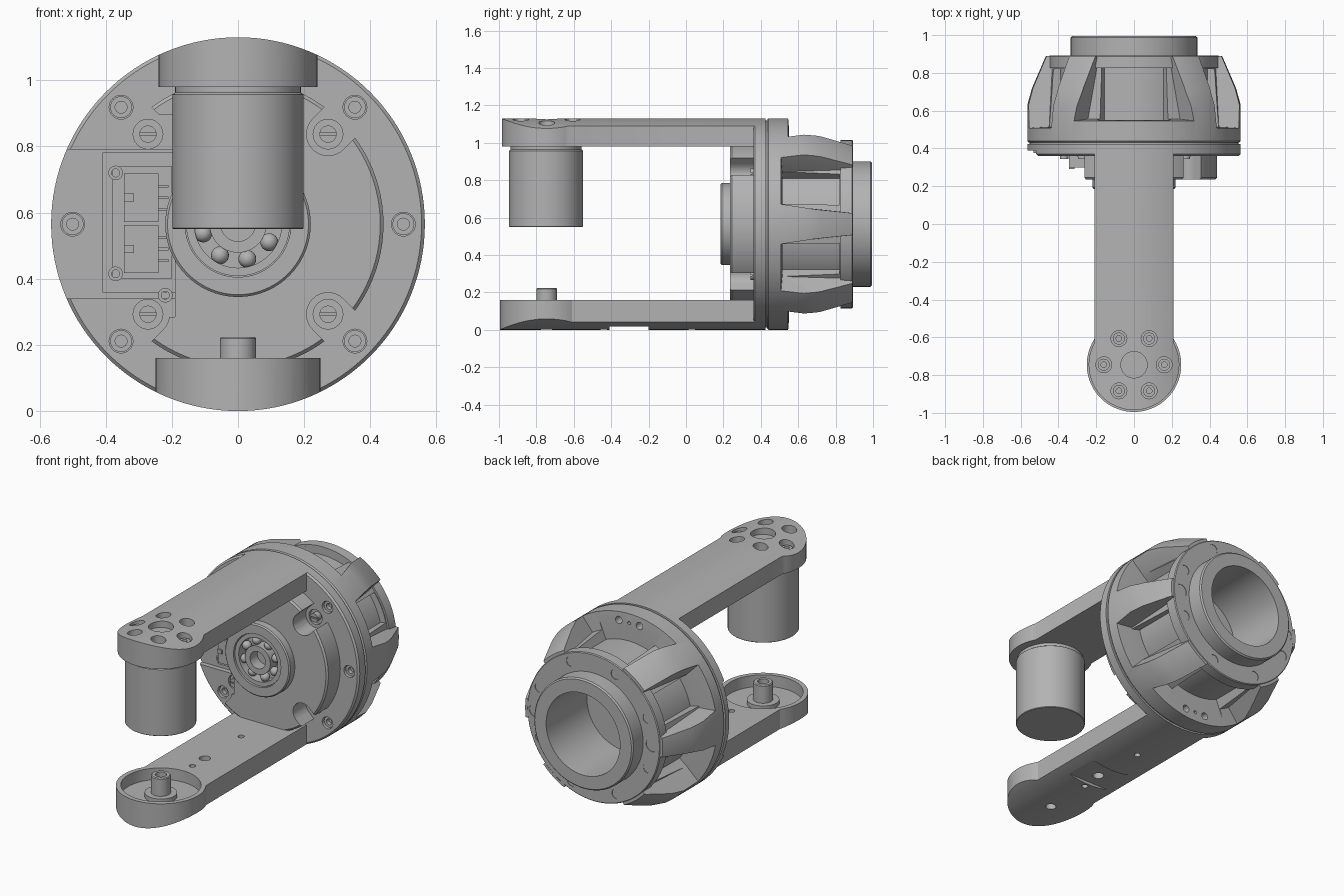
import bpy, bmesh, math
from math import cos, sin, radians
from mathutils import Matrix

if "Cube" in bpy.data.objects:
    bpy.data.objects.remove(bpy.data.objects["Cube"])

ZC = 0.565   # height of the joint axis
R = 0.565    # housing radius
EY = -0.745  # y of the arm end
grey = bpy.data.materials.new("plain_grey")
grey.use_nodes = True
grey.diffuse_color = (0.45, 0.45, 0.45, 1)
grey.node_tree.nodes["Principled BSDF"].inputs["Base Color"].default_value = grey.diffuse_color


def finish(name, bm):
    bmesh.ops.remove_doubles(bm, verts=bm.verts, dist=1e-5)
    bmesh.ops.recalc_face_normals(bm, faces=bm.faces)
    me = bpy.data.meshes.new(name)
    bm.to_mesh(me)
    bm.free()
    ob = bpy.data.objects.new(name, me)
    bpy.context.collection.objects.link(ob)
    me.materials.append(grey)
    return ob


def lathe(name, profile, x=0, y=0, z=0, axis="Y", seg=96):
    """Closed (radius, height) loop turned about an axis."""
    bm = bmesh.new()
    rings = []
    for i in range(seg):
        c, s = cos(math.tau * i / seg), sin(math.tau * i / seg)
        rings.append([bm.verts.new((x + r * c, y + h, z + r * s) if axis == "Y"
                                   else (x + r * c, y + r * s, z + h)) for r, h in profile])
    n = len(profile)
    for i in range(seg):
        a, b = rings[i], rings[(i + 1) % seg]
        for j in range(n):
            k = (j + 1) % n
            if profile[j][0] or profile[k][0]:
                bm.faces.new((a[j], a[k], b[k], b[j]))
    bmesh.ops.dissolve_degenerate(bm, edges=bm.edges, dist=1e-6)
    return finish(name, bm)


def rod(name, r, h0, h1, x=0, y=0, z=0, axis="Y", seg=32):
    return lathe(name, [(0, h0), (r, h0), (r, h1), (0, h1)], x, y, z, axis, seg)


def box(name, x0, x1, y0, y1, z0, z1, turn=0):
    """Box given by its limits; turn rotates it about the joint axis."""
    bm = bmesh.new()
    bmesh.ops.create_cube(bm, size=1)
    bm.transform(Matrix.Translation(((x0 + x1) / 2, (y0 + y1) / 2, (z0 + z1) / 2))
                 @ Matrix.Diagonal((x1 - x0, y1 - y0, z1 - z0, 1)))
    if turn:
        bm.transform(Matrix.Translation((0, 0, ZC)) @ Matrix.Rotation(-radians(turn), 4, "Y")
                     @ Matrix.Translation((0, 0, -ZC)))
    return finish(name, bm)


def wedge(mid, front, back, y0, y1, r0, r1, lean=0.0, slope=0.0):
    """Curved cutter: half angles front and back, floor radii r0 and r1."""
    bm = bmesh.new()
    n = 16
    cols = []
    for i in range(n + 1):
        t = i / n * 2 - 1
        col = []
        for half, y, r, ins in ((front, y0 + slope, r0, lean), (back, y1, r1, lean),
                                (back, y1, 0.7, 0), (front, y0, 0.7, 0)):
            a = radians(mid[0 if y < (y0 + y1) / 2 else 1] + t * (half - ins))
            col.append(bm.verts.new((r * cos(a), y, ZC + r * sin(a))))
        cols.append(col)
    for a, b in zip(cols, cols[1:]):
        for j in range(4):
            k = (j + 1) % 4
            bm.faces.new((a[j], a[k], b[k], b[j]))
    bm.faces.new(cols[0])
    bm.faces.new(cols[-1])
    return finish("cutter", bm)


def cut(ob, cutters, op="DIFFERENCE"):
    bpy.context.view_layer.objects.active = ob
    for c in cutters:
        c.hide_render = True
        m = ob.modifiers.new("cut", "BOOLEAN")
        m.object, m.operation, m.solver = c, op, "EXACT"
        bpy.ops.object.modifier_apply(modifier=m.name)
        bpy.data.objects.remove(c)
    return ob


def arm(name, end_r, z0, z1):
    """Flat bar with a round end, trimmed to the housing radius."""
    half = 0.21
    a0 = math.acos(half / end_r)
    pts = [(half, 0.38)]
    for i in range(49):
        a = a0 - (math.pi + 2 * a0) * i / 48
        pts.append((end_r * cos(a), EY + end_r * sin(a)))
    pts.append((-half, 0.38))
    bm = bmesh.new()
    f = bm.faces.new([bm.verts.new((x, y, z0)) for x, y in pts])
    ext = bmesh.ops.extrude_face_region(bm, geom=[f])["geom"]
    bmesh.ops.translate(bm, vec=(0, 0, z1 - z0), verts=[v for v in ext if isinstance(v, bmesh.types.BMVert)])
    return cut(finish(name, bm), [rod("trim", R, -2, 2, z=ZC, seg=128)], "INTERSECT")


def ring_points(radius, angles):
    return [(radius * cos(radians(a)), radius * sin(radians(a))) for a in angles]


# Rear housing with ribs, pockets, windows and bored outlet
housing = lathe("rear_housing", [
    (0, 0.432), (0.557, 0.432), (R, 0.44), (R, 0.63), (0.54, 0.72), (0.475, 0.87), (0.465, 0.89),
    (0.335, 0.89), (0.335, 0.987), (0.327, 0.995), (0.25, 0.995), (0.25, 0.6), (0, 0.6)], z=ZC, seg=128)
cutters = [wedge((m, m), 36, 28, 0.535, 0.95, 0.46, 0.43, 4, 0.02) for m in (90, 270)]
cutters += [wedge((m, m), 23, 23, 0.55, 0.825, 0.4, 0.4) for m in (90, 270)]
for flip in (lambda a: a, lambda a: 180 - a, lambda a: -a, lambda a: 180 + a):
    cutters.append(wedge((flip(25), flip(25)), 15.5, 21, 0.5, 0.95, 0.46, 0.43, 3, 0.015))
    cutters.append(wedge((flip(25.5), flip(25.5)), 12, 12, 0.515, 0.82, 0.4, 0.4))
for s in (1, -1):
    for x, r in ((-0.07, 0.022), (0, 0.01), (0.07, 0.022)):
        cutters.append(rod("cutter", r, 0.5, 0.6, x=x, z=ZC + s * 0.51, seg=20))
cut(housing, cutters)

# Rear flange ring with bolt holes
flange = lathe("rear_flange", [(0.3, 0.825), (0.45, 0.825), (0.45, 0.888), (0.445, 0.893), (0.3, 0.893)], z=ZC)
holes = [(p, 0.03) for p in ring_points(0.395, range(22, 360, 45))]
holes += [(p, 0.04) for p in ring_points(0.395, (0, 180))]
cut(flange, [rod("cutter", r, 0.85, 1, x=x, z=ZC + z, seg=24) for (x, z), r in holes])

# Seam and front cover, stepped back beside the sensor
rod("seam_ring", 0.553, 0.42, 0.435, z=ZC, seg=128)
cover = lathe("front_cover", [(0, 0.36), (0.555, 0.36), (R, 0.37), (R, 0.424), (0, 0.424)], z=ZC, seg=128)
bolts = ring_points(0.5, (0, 45, 135, 180, 225, 315))
screws = ring_points(0.385, (45, 135, 225, 315))
cutters = [box("cutter", -0.7, -0.19, 0.3, 0.39, 0.34, 0.79),
           box("cutter", -0.41, -0.19, 0.3, 0.415, 0.36, 0.78)]
cutters += [rod("cutter", 0.036, 0.3, 0.4, x=x, z=ZC + z, seg=24) for x, z in bolts]
cutters += [rod("cutter", 0.045, 0.3, 0.38, x=x, z=ZC + z, seg=24) for x, z in screws]
cut(cover, cutters)
for x, z in bolts:
    lathe("cover_bolt", [(0.018, 0.375), (0.033, 0.375), (0.033, 0.41), (0.018, 0.41)], x, 0, ZC + z, seg=24)
for x, z in screws:
    cut(rod("slotted_screw", 0.026, 0.345, 0.4, x=x, z=ZC + z, seg=24),
        [box("cutter", x - 0.04, x + 0.04, 0.3, 0.355, ZC + z - 0.004, ZC + z + 0.004)])

# Raised front plate with screw notches and a flat sensor side
plate = lathe("front_plate", [(0, 0.235), (0.43, 0.235), (0.44, 0.245), (0.44, 0.37), (0, 0.37)], z=ZC)
cutters = [box("cutter", -0.6, -0.19, 0.1, 0.5, ZC - 0.28, ZC + 0.33)]
for (x, z), a in zip(screws, (45, 135, 225, 315)):
    cutters.append(rod("cutter", 0.065, 0.1, 0.5, x=x, z=ZC + z))
    cutters.append(box("cutter", 0.385, 0.6, 0.1, 0.5, ZC - 0.065, ZC + 0.065, turn=a))
cutters.append(rod("cutter", 0.16, 0.1, 0.26, z=ZC, seg=64))
cut(plate, cutters)

# Hub boss and ball bearing
lathe("hub_boss", [(0.16, 0.185), (0.213, 0.185), (0.22, 0.192), (0.22, 0.24), (0.16, 0.24)], z=ZC)
lathe("bearing_outer_ring", [(0.132, 0.195), (0.157, 0.195), (0.157, 0.262), (0.132, 0.262)], z=ZC, seg=64)
lathe("bearing_inner_ring", [(0.052, 0.19), (0.086, 0.19), (0.086, 0.262), (0.052, 0.262)], z=ZC, seg=64)
for x, z in ring_points(0.109, range(15, 360, 45)):
    bm = bmesh.new()
    bmesh.ops.create_uvsphere(bm, u_segments=20, v_segments=12, radius=0.027)
    bm.transform(Matrix.Translation((x, 0.222, ZC + z)))
    finish("bearing_ball", bm)

# Twin sensor switches on a small board
box("sensor_board", -0.38, -0.2, 0.37, 0.416, 0.4, 0.74)
for z in (0.49, 0.645):
    box("sensor_switch", -0.345, -0.24, 0.3, 0.375, z - 0.073, z + 0.073)
    box("switch_button", -0.345, -0.315, 0.29, 0.305, z - 0.012, z + 0.012)
    for dz in (-0.035, 0, 0.035):
        box("switch_pin", -0.245, -0.21, 0.33, 0.34, z + dz - 0.004, z + dz + 0.004)
for x, z in ((-0.37, 0.72), (-0.37, 0.415), (-0.22, 0.35)):
    lathe("sensor_screw", [(0.012, 0.345), (0.022, 0.345), (0.022, 0.415), (0.012, 0.415)], x, 0, z, seg=20)

# Upper arm with bolt circle
top = arm("upper_arm", 0.24, 0.98, 1.2)
spots = ring_points(0.16, range(0, 360, 60))
cutters = [rod("cutter", 0.07, 1.09, 1.3, y=EY, axis="Z")]
cutters += [rod("cutter", 0.042, 1.06, 1.3, x=x, y=EY + y, axis="Z", seg=24) for x, y in spots]
cut(top, cutters)
for x, y in spots:
    lathe("arm_bolt", [(0.015, 1.05), (0.032, 1.05), (0.032, 1.085), (0.015, 1.085)], x, EY + y, 0, "Z", 20)

# Hanging drum
lathe("drum", [(0, 0.55), (0.195, 0.55), (0.198, 0.553), (0.198, 0.957), (0.19, 0.963), (0.19, 0.985), (0, 0.985)],
      y=EY - 0.003, axis="Z")

# Lower arm with round cup and drilled holes
low = arm("lower_arm", 0.25, -0.1, 0.16)
cutters = [rod("cutter", 0.222, 0.09, 0.4, y=EY, axis="Z", seg=64),
           box("cutter", -0.3, 0.3, -0.41, -0.2, -0.1, 0.018)]
for x, y, r in ((0, -0.44, 0.018), (0, -0.32, 0.032), (0, 0.03, 0.018), (0, EY, 0.03)):
    cutters.append(rod("cutter", r, -0.2, 0.4, x=x, y=y, axis="Z", seg=24))
cut(low, cutters)
lathe("pivot_post", [(0.032, 0.05), (0.09, 0.05), (0.09, 0.115), (0.055, 0.115), (0.055, 0.219),
                     (0.05, 0.224), (0.032, 0.224)], y=EY, axis="Z", seg=48)

# Smooth the round surfaces, keep edges sharp
bpy.ops.object.select_all(action="DESELECT")
for ob in bpy.context.scene.objects:
    if ob.type == "MESH" and grey.name in ob.data.materials:
        ob.select_set(True)
        bpy.context.view_layer.objects.active = ob
bpy.ops.object.shade_smooth_by_angle(angle=radians(30))
